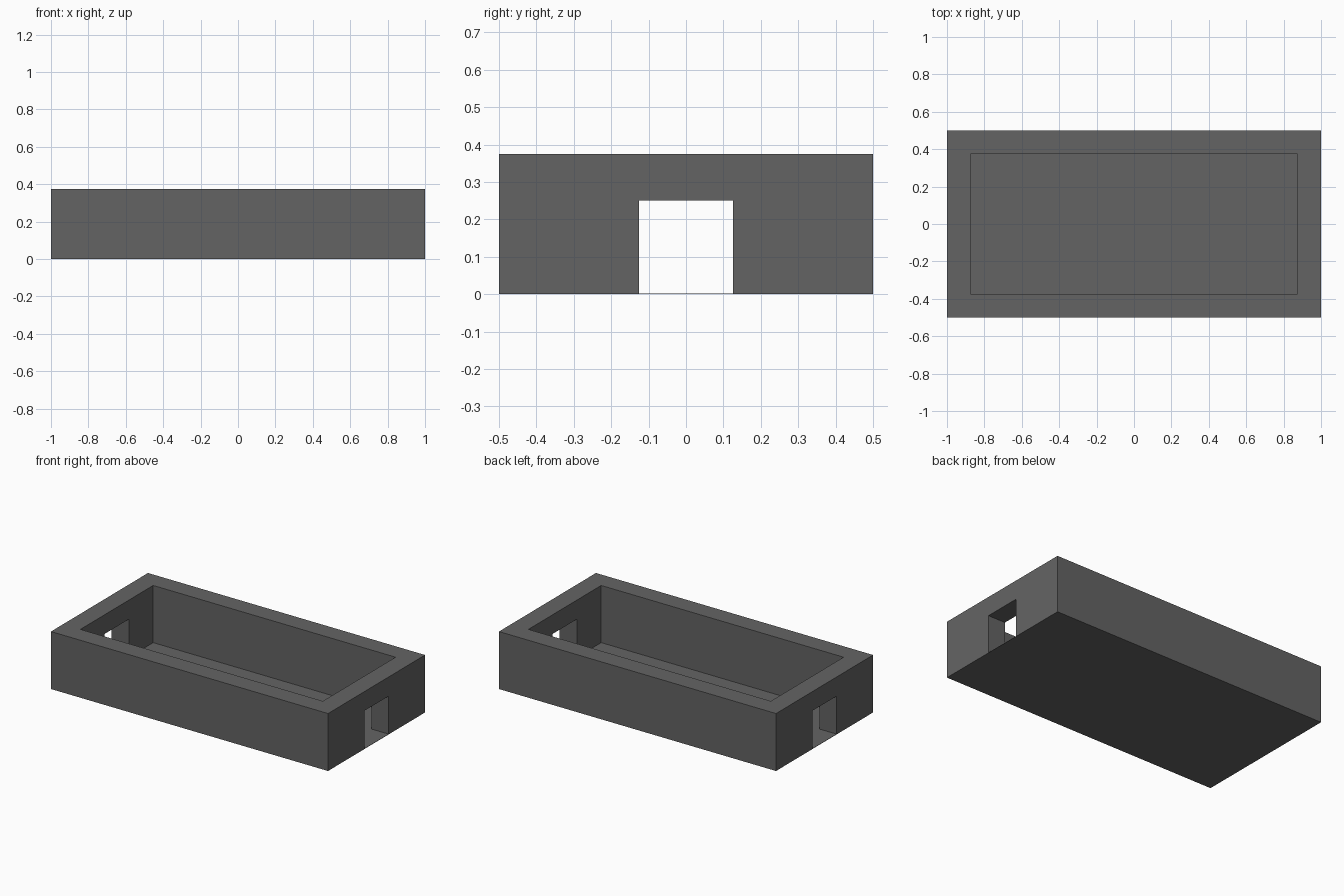
import bpy

cube = bpy.data.objects.get("Cube")
if cube:
    bpy.data.objects.remove(cube, do_unlink=True)

LENGTH, WIDTH, HEIGHT = 2.0, 1.0, 0.375
WALL = 0.125
FLOOR = 0.002
DOOR_WIDTH, DOOR_TOP = 0.25, 0.25

grey = bpy.data.materials.new("dark_grey")
grey.use_nodes = True
colour = (0.127, 0.127, 0.127, 1)
grey.diffuse_color = colour
grey.node_tree.nodes["Principled BSDF"].inputs["Base Color"].default_value = colour


def box(name, size_x, size_y, bottom, top):
    """Axis-aligned box centred on x and y."""
    bpy.ops.mesh.primitive_cube_add(size=1, location=(0, 0, (bottom + top) / 2))
    obj = bpy.context.object
    obj.name = name
    obj.scale = (size_x, size_y, top - bottom)
    bpy.ops.object.transform_apply(location=True, rotation=False, scale=True)
    obj.data.materials.append(grey)
    return obj


def cut(target, cutter):
    """Subtract the cutter from the target and remove the cutter."""
    cutter.hide_render = True
    mod = target.modifiers.new("cut", "BOOLEAN")
    mod.operation = "DIFFERENCE"
    mod.solver = "EXACT"
    mod.object = cutter
    bpy.context.view_layer.objects.active = target
    bpy.ops.object.modifier_apply(modifier=mod.name)
    bpy.data.objects.remove(cutter, do_unlink=True)


# Walled enclosure, open at the top, on a very thin floor
enclosure = box("walled_enclosure", LENGTH, WIDTH, 0, HEIGHT)
cut(enclosure, box("cavity_cutter", LENGTH - 2 * WALL, WIDTH - 2 * WALL, FLOOR, HEIGHT + 0.1))

# One long cutter opens the doorway in both end walls
cut(enclosure, box("doorway_cutter", LENGTH + 0.2, DOOR_WIDTH, FLOOR, DOOR_TOP))
